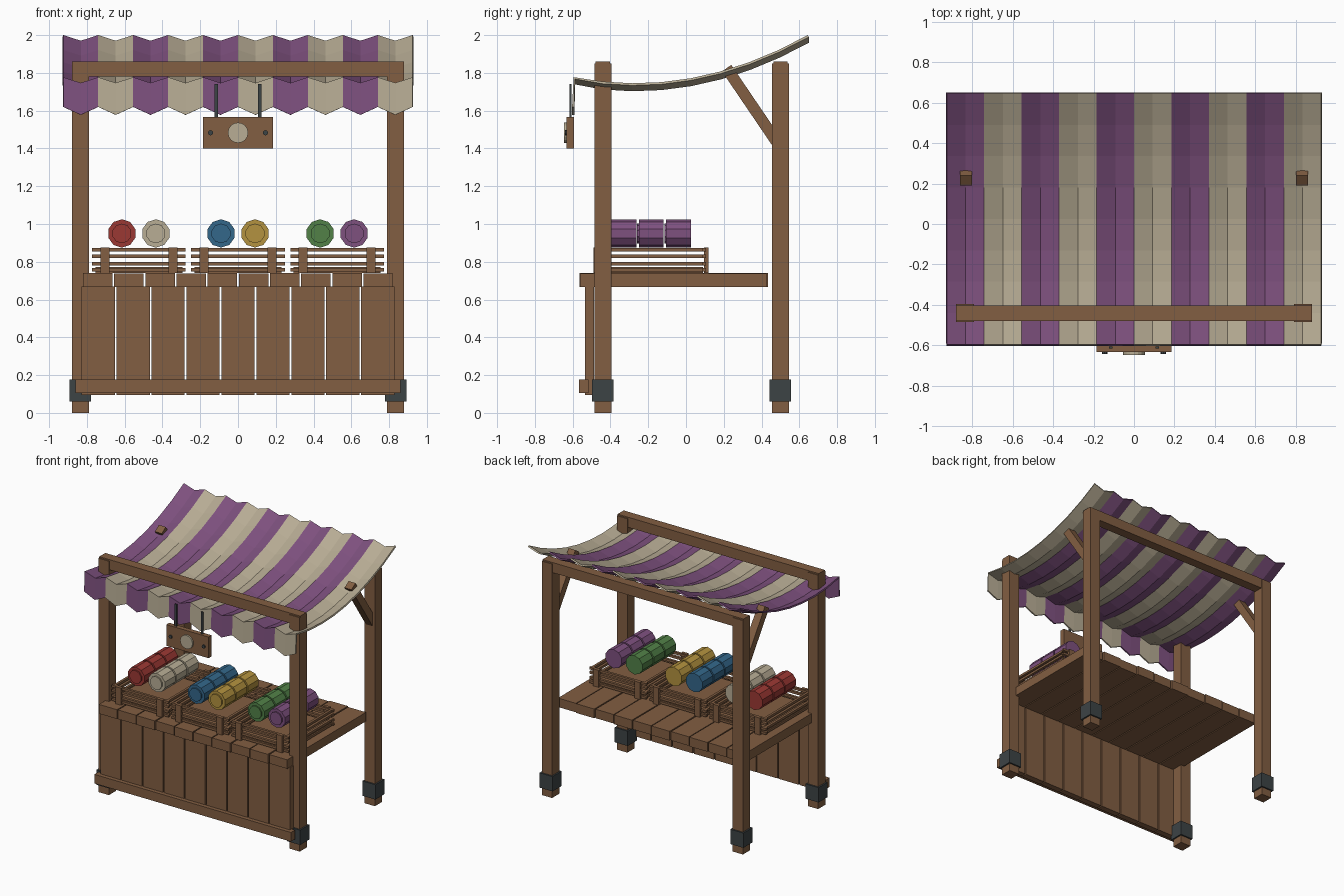
import bpy, bmesh, math, random
from mathutils import Vector

if "Cube" in bpy.data.objects:
    bpy.data.objects.remove(bpy.data.objects["Cube"])

random.seed(3)


def mat(name, r, g, b):
    m = bpy.data.materials.new(name)
    m.diffuse_color = (r, g, b, 1)
    m.use_nodes = True
    m.node_tree.nodes["Principled BSDF"].inputs["Base Color"].default_value = m.diffuse_color
    return m


WOOD = mat("wood brown", .223, .112, .054)
METAL = mat("dark metal", .046, .056, .060)
PURPLE = mat("purple", .210, .082, .212)
CREAM = mat("cream", .480, .418, .300)
RED = mat("red", .330, .040, .034)
BLUE = mat("blue", .034, .135, .255)
YELLOW = mat("yellow", .455, .290, .050)
GREEN = mat("green", .084, .220, .064)


def finish(name, bm, mats):
    me = bpy.data.meshes.new(name)
    bmesh.ops.recalc_face_normals(bm, faces=bm.faces)
    bm.to_mesh(me)
    bm.free()
    for m in mats:
        me.materials.append(m)
    ob = bpy.data.objects.new(name, me)
    bpy.context.collection.objects.link(ob)
    return ob


def add_box(bm, x0, x1, y0, y1, z0, z1):
    vs = bmesh.ops.create_cube(bm, size=1)["verts"]
    for v in vs:
        v.co = Vector(((x0 + x1) / 2 + v.co.x * (x1 - x0),
                       (y0 + y1) / 2 + v.co.y * (y1 - y0),
                       (z0 + z1) / 2 + v.co.z * (z1 - z0)))
    return vs


def boxes(name, material, items):
    bm = bmesh.new()
    for b in items:
        add_box(bm, *b)
    return finish(name, bm, [material])


def add_cyl_y(bm, x, z, r, y0, y1, n):
    """Cylinder along y with a vertex at the bottom."""
    rings = [[bm.verts.new((x + r * math.sin(2 * math.pi * i / n), y,
                            z - r * math.cos(2 * math.pi * i / n)))
              for i in range(n)] for y in (y0, y1)]
    bm.faces.new(rings[0])
    bm.faces.new(rings[1][::-1])
    for i in range(n):
        j = (i + 1) % n
        bm.faces.new((rings[0][i], rings[0][j], rings[1][j], rings[1][i]))


# Posts, metal feet and back braces
for side, s in (("left", -1), ("right", 1)):
    x = .835 * s
    for where, y in (("front", -.44), ("back", .50)):
        boxes(f"{where}_{side}_post", WOOD, [(x - .045, x + .045, y - .045, y + .045, 0, 1.85)])
        boxes(f"{where}_{side}_foot_band", METAL, [(x - .057, x + .057, y - .057, y + .057, .06, .177)])
    a, b = Vector((.83 * s, .49, 1.42)), Vector((.83 * s, .215, 1.825))
    brace = boxes(f"{side}_brace", WOOD, [(-.03, .03, -.03, .03, -(b - a).length / 2, (b - a).length / 2)])
    brace.location = (a + b) / 2
    brace.rotation_euler = (math.atan2(a.y - b.y, b.z - a.z), 0, 0)

# Top beams
boxes("front_beam", WOOD, [(-.88, .88, -.478, -.402, 1.78, 1.86)])
boxes("back_beam", WOOD, [(-.88, .88, .462, .538, 1.78, 1.86)])

# Counter planks, slightly uneven
planks = []
for i in range(10):
    x = -.7425 + .165 * i
    j = random.uniform(0, .012) if i % 2 else 0
    planks.append((x - .0785, x + .0785, -.565 + j, .435 - j, .667, .74 - j * .3))
boxes("counter_planks", WOOD, planks)

# Front apron boards and kick rail
boxes("apron_boards", WOOD, [(-.74 + .185 * i - .088, -.74 + .185 * i + .088, -.535, -.487, .095, .668)
                             for i in range(9)])
boxes("apron_rail", WOOD, [(-.86, .86, -.567, -.515, .105, .177)])

# Crates of slats with corner battens
CY = -.185
for k, cx in enumerate((-.525, 0, .525)):
    parts = [(cx - .23, cx + .23, CY - .275, CY + .275, .741, .772)]
    for z in (.758, .790, .830, .864):
        for s in (-1, 1):
            parts.append((cx - .248, cx + .248, CY + s * .28 - .01, CY + s * .28 + .01, z - .009, z + .009))
            parts.append((cx + s * .23 - .01, cx + s * .23 + .01, CY - .27, CY + .27, z - .009, z + .009))
    for sx in (-1, 1):
        for sy in (-1, 1):
            parts.append((cx + sx * .18 - .024, cx + sx * .18 + .024,
                          CY + sy * .292 - .012, CY + sy * .292 + .012, .741, .876))
    boxes(f"crate_{k + 1}", WOOD, parts)

# Rows of three lidded jars lying in the crates
for cname, m, x in (("red", RED, -.615), ("cream", CREAM, -.435), ("blue", BLUE, -.09),
                    ("yellow", YELLOW, .09), ("green", GREEN, .435), ("purple", PURPLE, .615)):
    bm = bmesh.new()
    for y in (-.33, -.185, -.04):
        add_cyl_y(bm, x, .95, .075, y - .065, y + .067, 10)
        add_cyl_y(bm, x, .95, .052, y - .075, y - .06, 10)
    finish(f"{cname}_jars", bm, [m])

# Pleated striped canopy with hanging scalloped valance
bm = bmesh.new()
N = 8
rows = []
for r in range(N + 2):
    row = []
    for c in range(21):
        drop = .03 * (c % 2)
        if r <= N:
            y = .645 - 1.24 * r / N
            z = 1.745 + .305 * (y + .27) ** 2 - drop
        else:
            y, z = -.603, 1.62 - drop * 1.4
        row.append(bm.verts.new((-.925 + .0925 * c, y, z)))
    rows.append(row)
for r in range(N + 1):
    for c in range(20):
        f = bm.faces.new((rows[r][c], rows[r + 1][c], rows[r + 1][c + 1], rows[r][c + 1]))
        f.material_index = (c // 2) % 2
canopy = finish("striped_canopy", bm, [PURPLE, CREAM])
solid = canopy.modifiers.new("cloth thickness", 'SOLIDIFY')
solid.thickness = .012
solid.offset = -1 if canopy.data.polygons[0].normal.z > 0 else 1

# Hanging sign with round plate, studs and straps
boxes("sign_board", WOOD, [(-.185, .185, -.632, -.594, 1.40, 1.567)])
bm = bmesh.new()
add_cyl_y(bm, 0, 1.483, .054, -.646, -.63, 16)
finish("sign_plate", bm, [CREAM])
bm = bmesh.new()
for s in (-1, 1):
    add_cyl_y(bm, s * .145, 1.483, .014, -.641, -.63, 8)
    add_box(bm, s * .115 - .009, s * .115 + .009, -.616, -.606, 1.56, 1.74)
finish("sign_straps_and_studs", bm, [METAL])
